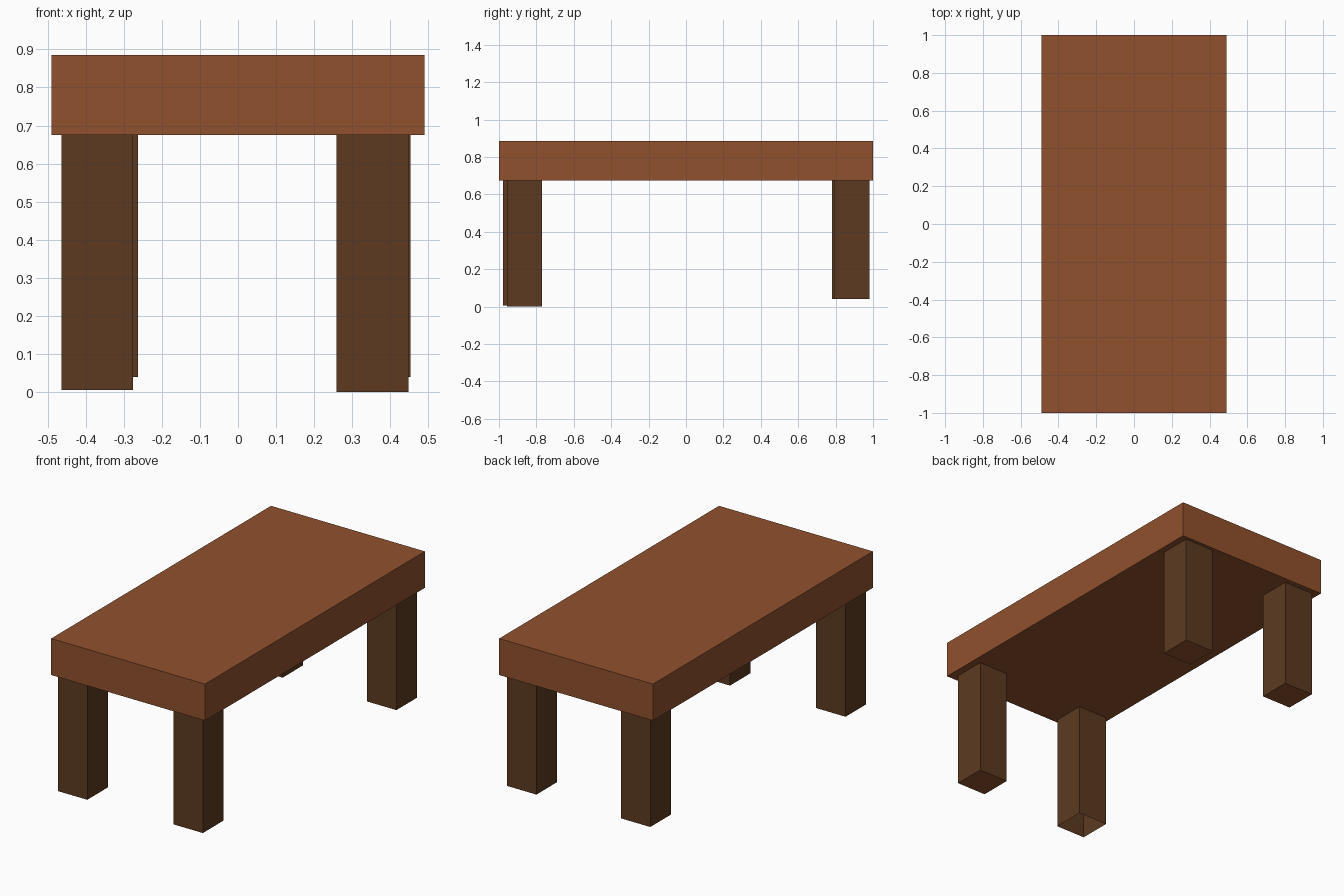
import bpy
import bmesh
from mathutils import Vector

cube = bpy.data.objects.get("Cube")
if cube:
    bpy.data.objects.remove(cube, do_unlink=True)


def make_material(name, rgb):
    mat = bpy.data.materials.new(name)
    mat.use_nodes = True
    color = (*rgb, 1.0)
    mat.diffuse_color = color
    mat.node_tree.nodes["Principled BSDF"].inputs["Base Color"].default_value = color
    return mat


light_wood = make_material("reddish_wood", (0.283, 0.082, 0.026))
dark_wood = make_material("dark_wood", (0.107, 0.042, 0.015))


def make_box(name, low, high, materials, open_top=False, open_bottom=False):
    """Box between two corners; downward faces use the last material."""
    low, high = Vector(low), Vector(high)
    bm = bmesh.new()
    bmesh.ops.create_cube(bm, size=1)
    bmesh.ops.scale(bm, vec=high - low, verts=bm.verts)
    bmesh.ops.translate(bm, vec=(low + high) / 2, verts=bm.verts)
    bm.normal_update()
    unwanted = []
    for face in bm.faces:
        if face.normal.z < -0.5:
            face.material_index = len(materials) - 1
            if open_bottom:
                unwanted.append(face)
        elif face.normal.z > 0.5 and open_top:
            unwanted.append(face)
    bmesh.ops.delete(bm, geom=unwanted, context="FACES")
    mesh = bpy.data.meshes.new(name)
    bm.to_mesh(mesh)
    bm.free()
    for mat in materials:
        mesh.materials.append(mat)
    obj = bpy.data.objects.new(name, mesh)
    bpy.context.collection.objects.link(obj)


# Thick slab top
UNDERSIDE = 0.675
make_box("table_top", (-0.49, -1, UNDERSIDE), (0.49, 1, 0.885), [light_wood])

# Four slightly uneven legs: name, centre x, centre y, foot height, hollow foot
LEG = 0.188
legs = [
    ("front_right_leg", -0.369, -0.884, 0.006, True),
    ("front_left_leg", 0.353, -0.864, 0.0, False),
    ("back_right_leg", -0.357, 0.875, 0.04, False),
    ("back_left_leg", 0.359, 0.888, 0.04, False),
]
for name, x, y, foot, hollow in legs:
    make_box(name, (x - LEG / 2, y - LEG / 2, foot),
             (x + LEG / 2, y + LEG / 2, UNDERSIDE),
             [dark_wood, light_wood], open_top=True, open_bottom=hollow)
